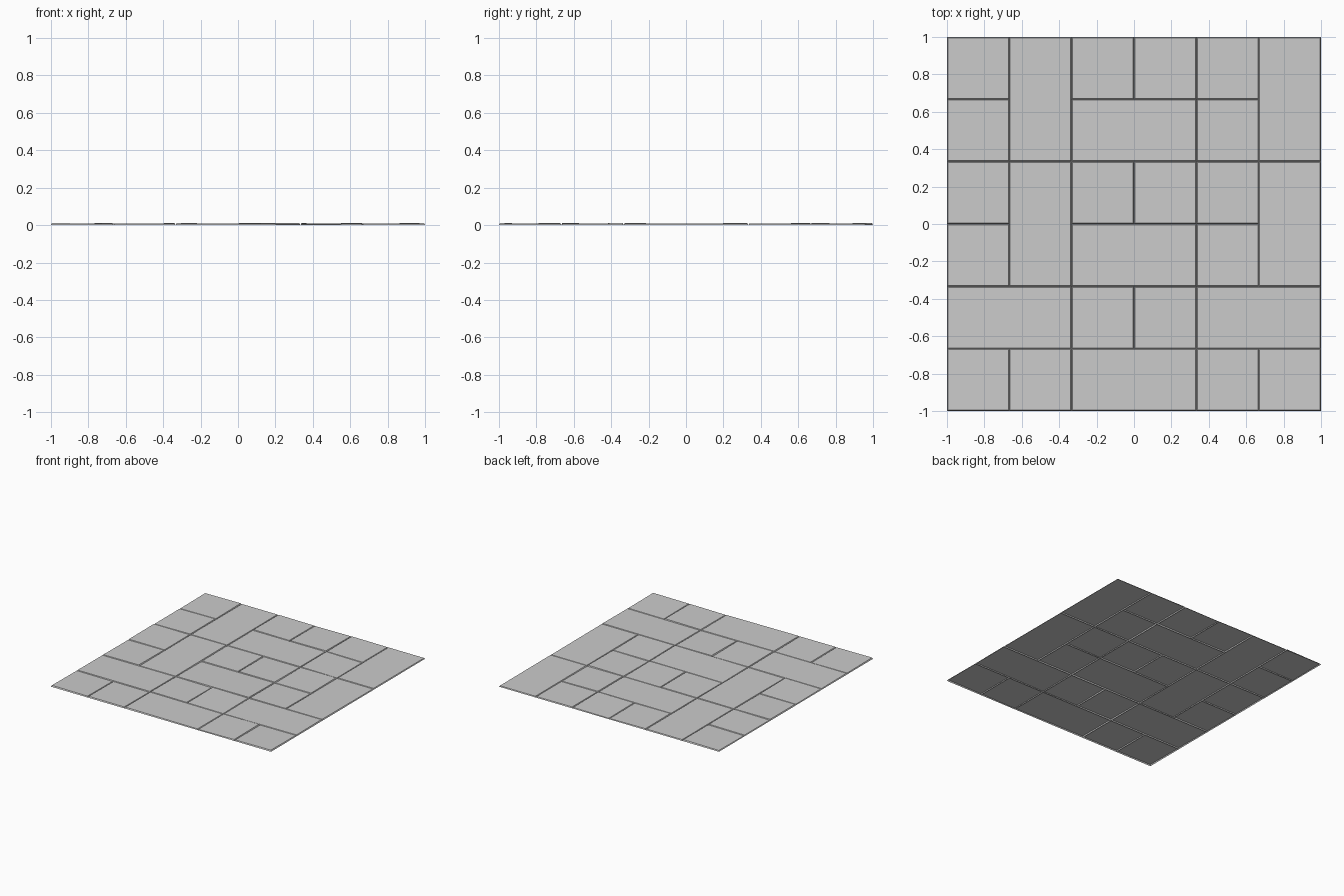
import bpy, bmesh, random

if "Cube" in bpy.data.objects:
    bpy.data.objects.remove(bpy.data.objects["Cube"])

random.seed(4)
CELL = 1 / 3

# Tile layout on a 6 x 6 grid: (column, row from the front, width, depth)
def pinwheel_band(row):
    return [(0, row, 1, 1), (0, row + 1, 1, 1), (1, row, 1, 2),
            (2, row, 2, 1), (2, row + 1, 1, 1), (3, row + 1, 1, 1),
            (4, row, 1, 1), (4, row + 1, 1, 1), (5, row, 1, 2)]

front_band = [(0, 0, 1, 1), (1, 0, 1, 1), (2, 0, 2, 1), (4, 0, 1, 1), (5, 0, 1, 1),
              (0, 1, 2, 1), (2, 1, 1, 1), (3, 1, 1, 1), (4, 1, 2, 1)]
layout = front_band + pinwheel_band(2) + pinwheel_band(4)


def ring(bm, x0, y0, x1, y1, inset, heights):
    pts = [(x0 + inset, y0 + inset), (x1 - inset, y0 + inset),
           (x1 - inset, y1 - inset), (x0 + inset, y1 - inset)]
    return [bm.verts.new((x, y, z)) for (x, y), z in zip(pts, heights)]


def paving_tile(number, col, row, w, d):
    x0, y0 = -1 + col * CELL, -1 + row * CELL
    x1, y1 = x0 + w * CELL, y0 + d * CELL
    # Slightly tilted top with a sloping skirt, open underneath
    base = 0.008
    tx, ty = random.uniform(-.002, .002), random.uniform(-.002, .002)
    tops = [base - tx - ty, base + tx - ty, base + tx + ty, base - tx + ty]
    bm = bmesh.new()
    low = ring(bm, x0, y0, x1, y1, 0.0, [0] * 4)
    top = ring(bm, x0, y0, x1, y1, 0.005, tops)
    bm.faces.new(top)
    for i in range(4):
        j = (i + 1) % 4
        bm.faces.new((low[i], low[j], top[j], top[i]))
    mesh = bpy.data.meshes.new("paving_tile")
    bm.to_mesh(mesh)
    bm.free()
    ob = bpy.data.objects.new(f"paving_tile_{number:02d}", mesh)
    bpy.context.collection.objects.link(ob)


for n, tile in enumerate(layout, 1):
    paving_tile(n, *tile)
